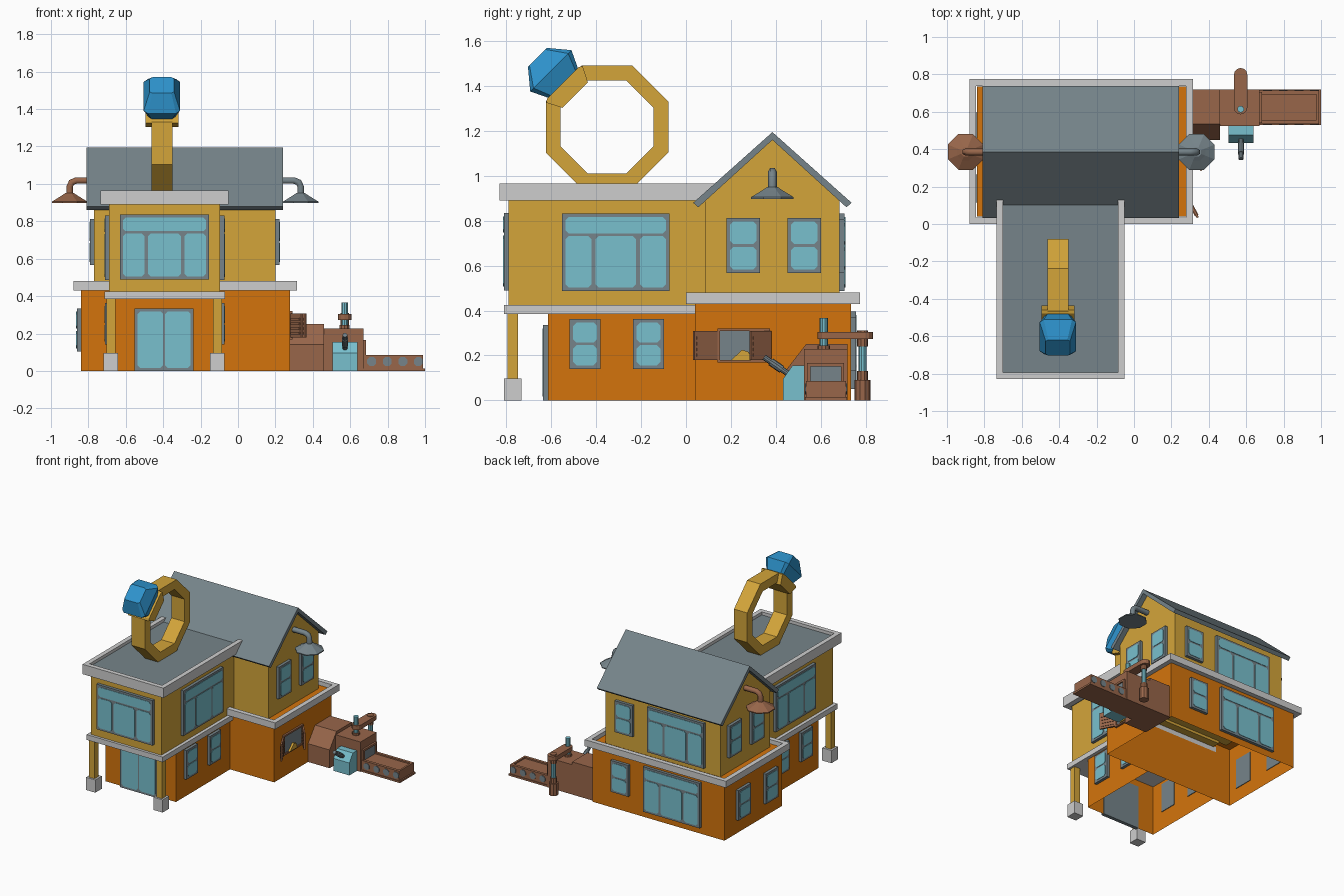
import bpy
import bmesh
from math import pi, sin, cos, radians
from mathutils import Matrix, Vector

default_cube = bpy.data.objects.get("Cube")
if default_cube:
    bpy.data.objects.remove(default_cube, do_unlink=True)


def material(name, *srgb):
    colour = [(c / 255 / 12.92 if c < 11 else ((c / 255 + 0.055) / 1.055) ** 2.4) for c in srgb] + [1]
    mat = bpy.data.materials.new(name)
    mat.use_nodes = True
    mat.diffuse_color = colour
    mat.node_tree.nodes["Principled BSDF"].inputs["Base Color"].default_value = colour
    return mat


orange = material("orange wall", 212, 116, 12)
yellow = material("golden yellow", 212, 165, 58)
grey = material("slate grey", 118, 132, 138)
stone = material("pale stone", 206, 206, 206)
glass = material("light cyan", 120, 192, 206)
blue = material("gem blue", 46, 148, 206)
brown = material("copper brown", 152, 102, 74)


def finish(name, bm, mat, matrix=None):
    bmesh.ops.recalc_face_normals(bm, faces=bm.faces)
    mesh = bpy.data.meshes.new(name)
    bm.to_mesh(mesh)
    bm.free()
    mesh.materials.append(mat)
    obj = bpy.data.objects.new(name, mesh)
    if matrix:
        obj.matrix_world = matrix
    bpy.context.scene.collection.objects.link(obj)
    return obj


def add_loft(bm, rings, open_start=False):
    loops = [[bm.verts.new(p) for p in ring] for ring in rings]
    for a, b in zip(loops, loops[1:]):
        for i in range(len(a)):
            j = (i + 1) % len(a)
            bm.faces.new((a[i], a[j], b[j], b[i]))
    if not open_start:
        bm.faces.new(loops[0][::-1])
    bm.faces.new(loops[-1])


def loft(name, mat, rings, matrix=None):
    bm = bmesh.new()
    add_loft(bm, rings)
    return finish(name, bm, mat, matrix)


def prism(name, mat, axis, profile, lo, hi, matrix=None):
    place = {"x": lambda a, b, t: (t, a, b), "y": lambda a, b, t: (a, t, b), "z": lambda a, b, t: (a, b, t)}[axis]
    return loft(name, mat, [[place(a, b, t) for a, b in profile] for t in (lo, hi)], matrix)


def boxes(name, mat, spans, open_bottom=False, matrix=None):
    bm = bmesh.new()
    for x0, x1, y0, y1, z0, z1 in spans:
        rect = [(x0, y0), (x1, y0), (x1, y1), (x0, y1)]
        add_loft(bm, [[(x, y, z) for x, y in rect] for z in (z0, z1)], open_bottom)
    return finish(name, bm, mat, matrix)


def circle(r, z, n=8, x=0, y=0):
    return [(x + r * cos((i + .5) * 2 * pi / n), y + r * sin((i + .5) * 2 * pi / n), z) for i in range(n)]


def cylinder(name, mat, r, z0, z1, x=0, y=0, n=10, matrix=None):
    return loft(name, mat, [circle(r, z, n, x, y) for z in (z0, z1)], matrix)


def rim(name, x0, x1, y0, y1, z0, z1, t, back=True):
    spans = [(x0, x1, y0, y0 + t, z0, z1), (x0, x0 + t, y0 + t, y1, z0, z1), (x1 - t, x1, y0 + t, y1, z0, z1)]
    if back:
        spans.append((x0 + t, x1 - t, y1 - t, y1, z0, z1))
    return boxes(name, stone, spans)


# Windows: a slab frame with chamfered glass plates, turned to face a wall
FACING = {"front": 0, "right": pi / 2, "back": pi, "left": -pi / 2}
LAYOUTS = {  # panes as fractions of the opening
    "small": [(0, 1, 0, .47), (0, 1, .53, 1)],
    "large": [(0, 1, .77, 1), (0, .26, 0, .73), (.3, .7, 0, .73), (.74, 1, 0, .73)],
    "door": [(0, .48, 0, 1), (.52, 1, 0, 1)],
}


def window(name, side, x, y, z, w, h, layout="small"):
    matrix = Matrix.Translation((x, y, z)) @ Matrix.Rotation(FACING[side], 4, "Z")
    boxes(name + "_frame", grey, [(-w / 2, w / 2, -.022, .005, 0, h)], matrix=matrix)
    bm = bmesh.new()
    m, c = .016, .014
    for u0, u1, v0, v1 in LAYOUTS[layout]:
        x0, x1 = [-w / 2 + m + u * (w - 2 * m) for u in (u0, u1)]
        z0, z1 = [m + v * (h - 2 * m) for v in (v0, v1)]
        outline = [(x0 + c, z0), (x1 - c, z0), (x1, z0 + c), (x1, z1 - c),
                   (x1 - c, z1), (x0 + c, z1), (x0, z1 - c), (x0, z0 + c)]
        add_loft(bm, [[(a, d, b) for a, b in outline] for d in (-.02, -.025)])
    finish(name + "_panes", bm, glass, matrix)


# Ground floor walls, open underneath
boxes("main_lower_walls", orange, [(-.84, .278, .04, .735, 0, .45)], True)
boxes("wing_lower_walls", orange, [(-.69, -.095, -.615, .04, 0, .39)], True)
rim("main_ledge", -.88, .315, 0, .775, .43, .48, .036)
boxes("wing_ledge", stone, [(-.715, -.07, -.81, .04, .385, .425)])

# Upper floor walls and roofs
gable = [(.085, .44), (.085, .89), (.385, 1.165), (.685, .89), (.685, .44)]
prism("main_upper_walls", yellow, "x", gable, -.77, .2)
boxes("wing_upper_walls", yellow, [(-.69, -.095, -.79, .1, .42, .9)])
roof = [(.032, .88), (.385, 1.195), (.738, .88), (.715, .86), (.385, 1.16), (.055, .86)]
prism("gable_roof", grey, "x", roof, -.81, .24)
rim("wing_parapet", -.735, -.05, -.83, .13, .89, .965, .035, back=False)
boxes("wing_flat_roof", grey, [(-.71, -.075, -.8, .12, .892, .942)])

# Porch posts
for side, x in (("left", -.11), ("right", -.68)):
    boxes(side + "_porch_post", yellow, [(x - .024, x + .024, -.796, -.748, .09, .39)])
    boxes(side + "_post_base", stone, [(x - .039, x + .039, -.81, -.732, 0, .097)])

# Doors and windows
window("front_door", "front", -.395, -.615, 0, .315, .335, "door")
window("wing_front_window", "front", -.393, -.79, .49, .475, .345, "large")
for side, wing_x, upper_x in (("right", -.095, .2), ("left", -.69, -.77)):
    window("wing_upper_%s_window" % side, side, wing_x, -.313, .487, .48, .345, "large")
    for y in (-.45, -.167):
        window("wing_lower_%s_window" % side, side, wing_x, y, .14, .137, .222)
    for y in (.255, .527):
        window("gable_%s_window" % side, side, upper_x, y, .567, .15, .245)
for y in (.19, .52):
    window("main_lower_left_window", "left", -.84, y, .105, .15, .23)
for level, y, z in (("upper", .685, .487), ("lower", .735, .05)):
    window("back_%s_large_window" % level, "back", -.405, y, z, .48, .345, "large")
    window("back_%s_small_window" % level, "back", .035, y, z + .08, .15, .24)

# Giant ring with a gem on the wing roof
ring_place = Matrix.Translation((-.407, -.352, 1.218))
bm = bmesh.new()
k = 1 / cos(pi / 8)
section = [(.273 * k, -.056), (.273 * k, .056), (.207 * k, .056), (.207 * k, -.056)]
loops = [[bm.verts.new((x, r * cos(a), r * sin(a))) for r, x in section]
         for a in [(i + .5) * pi / 4 for i in range(8)]]
for i in range(8):
    for j in range(4):
        n, m = (i + 1) % 8, (j + 1) % 4
        bm.faces.new((loops[i][j], loops[n][j], loops[n][m], loops[i][m]))
finish("roof_ring_band", bm, yellow, ring_place)
tilted = ring_place @ Matrix.Rotation(radians(45), 4, "X")


def cut_rect(hx, hy, z, cx=.78, cy=.84):
    quarter = [(hx, -hy * cy), (hx, hy * cy), (hx * cx, hy), (-hx * cx, hy)]
    return [(x, y, z) for x, y in quarter + [(-x, -y) for x, y in quarter]]


loft("roof_ring_gem", blue, [cut_rect(.07, .091, .272), cut_rect(.097, .13, .354), cut_rect(.065, .06, .438)], tilted)
setting = [(-.08, .2), (.08, .2), (.115, .268), (.1, .278), (-.1, .278), (-.115, .268)]
prism("roof_ring_setting", yellow, "x", setting, -.088, .088, tilted)

# Gooseneck lamps on both gable walls
for side, s, wall, x, mat in (("left", 1, .2, .335, grey), ("right", -1, -.77, -.9, brown)):
    shade = [circle(r, z, 8, x, .385) for r, z in ((.103, .898), (.103, .905), (.05, .935), (.026, .95))]
    loft(side + "_lamp_shade", mat, shade)
    curve = bpy.data.curves.new(side + "_lamp_pipe", "CURVE")
    curve.dimensions = "3D"
    curve.bevel_depth = .02
    curve.bevel_resolution = 1
    curve.use_fill_caps = True
    spline = curve.splines.new("POLY")
    path = [(wall - s * .01, 1.018), (x - s * .035, 1.018), (x - s * .01, 1.008), (x, .985), (x, .94)]
    spline.points.add(len(path) - 1)
    for point, (px, pz) in zip(spline.points, path):
        point.co = (px, .385, pz, 1)
    curve.materials.append(mat)
    bpy.context.scene.collection.objects.link(bpy.data.objects.new(side + "_lamp_pipe", curve))

# Serving hatch with swung shutters and a gold nugget
boxes("hatch_opening", grey, [(.27, .284, .15, .365, .18, .31)])
boxes("hatch_frame", brown, [(.27, .292, .14, .375, .168, .18), (.27, .292, .14, .375, .308, .32),
                             (.27, .292, .14, .152, .18, .308), (.27, .292, .363, .375, .18, .308)])
for name, y, angle in (("near", .14, -62), ("far", .378, -50)):
    hinge = Matrix.Translation((.285, y, .18)) @ Matrix.Rotation(radians(angle), 4, "Z")
    boxes(name + "_shutter", brown, [(0, .12, -.006, .006, 0, .128)], matrix=hinge)
    slats = [(.012, .108, -.01, .01, z, z + .014) for z in [.015 + .025 * i for i in range(4)]]
    boxes(name + "_shutter_slats", brown, slats, matrix=hinge)
prism("gold_nugget", yellow, "x", [(.2, .178), (.29, .178), (.28, .215), (.25, .225)], .28, .3)

# Workshop machine beside the house
chute = [(.45, 0), (.45, .14), (.535, .25), (.72, .25), (.72, 0)]
prism("machine_chute", brown, "x", chute, .27, .46)
boxes("machine_body", brown, [(.45, .67, .525, .72, 0, .228)])
boxes("machine_outlet", grey, [(.66, .675, .555, .69, .03, .15)])
boxes("machine_outlet_trim", brown, [(.66, .685, .54, .555, .03, .165), (.66, .685, .69, .705, .03, .165),
                                     (.66, .685, .555, .69, .15, .165)])
tank = [(.53, 0), (.53, .155), (.475, .155), (.432, .095), (.432, 0)]
prism("machine_tank", glass, "x", tank, .505, .64)
start, end = Vector((.572, .46, .115)), Vector((.572, .348, .192))
aim = Matrix.Translation(start) @ (end - start).to_track_quat("Z", "Y").to_matrix().to_4x4()
cylinder("machine_lever", grey, .013, -.02, (end - start).length, matrix=aim)
cylinder("machine_lever_grip", grey, .018, .04, .1, matrix=aim)

# Press arm with its two pistons
arc = [pi * i / 6 for i in range(7)]
arm = [(.57 + .036 * cos(a), .798 + .036 * sin(a)) for a in arc]
arm += [(.57 - .036 * cos(a), .622 - .036 * sin(a)) for a in arc]
prism("press_arm", brown, "z", arm, .272, .305)
for name, mat, r, z0, z1, y in (("front_piston", glass, .018, .22, .367, .614),
                                ("front_piston_collar", brown, .028, .22, .245, .614),
                                ("rear_piston", glass, .018, .08, .28, .787),
                                ("rear_piston_cap", brown, .024, .24, .31, .787),
                                ("rear_piston_sleeve", brown, .025, 0, .13, .787),
                                ("rear_piston_base", brown, .035, 0, .09, .787)):
    cylinder(name, mat, r, z0, z1, .57, y)

# Conveyor belt with side rollers
boxes("conveyor_base", brown, [(.66, 1, .53, .718, 0, .014)])
boxes("conveyor_rails", brown, [(.66, .99, .535, .557, .014, .086), (.66, .99, .692, .713, .014, .086),
                                (.975, .99, .557, .692, .014, .086)])
boxes("conveyor_belt", brown, [(.66, .978, .55, .7, .05, .076)])
for i in range(4):
    spot = Matrix.Translation((.715 + .083 * i, .624, .05)) @ Matrix.Rotation(pi / 2, 4, "X")
    cylinder("conveyor_roller", grey, .026, -.093, .093, n=8, matrix=spot)
